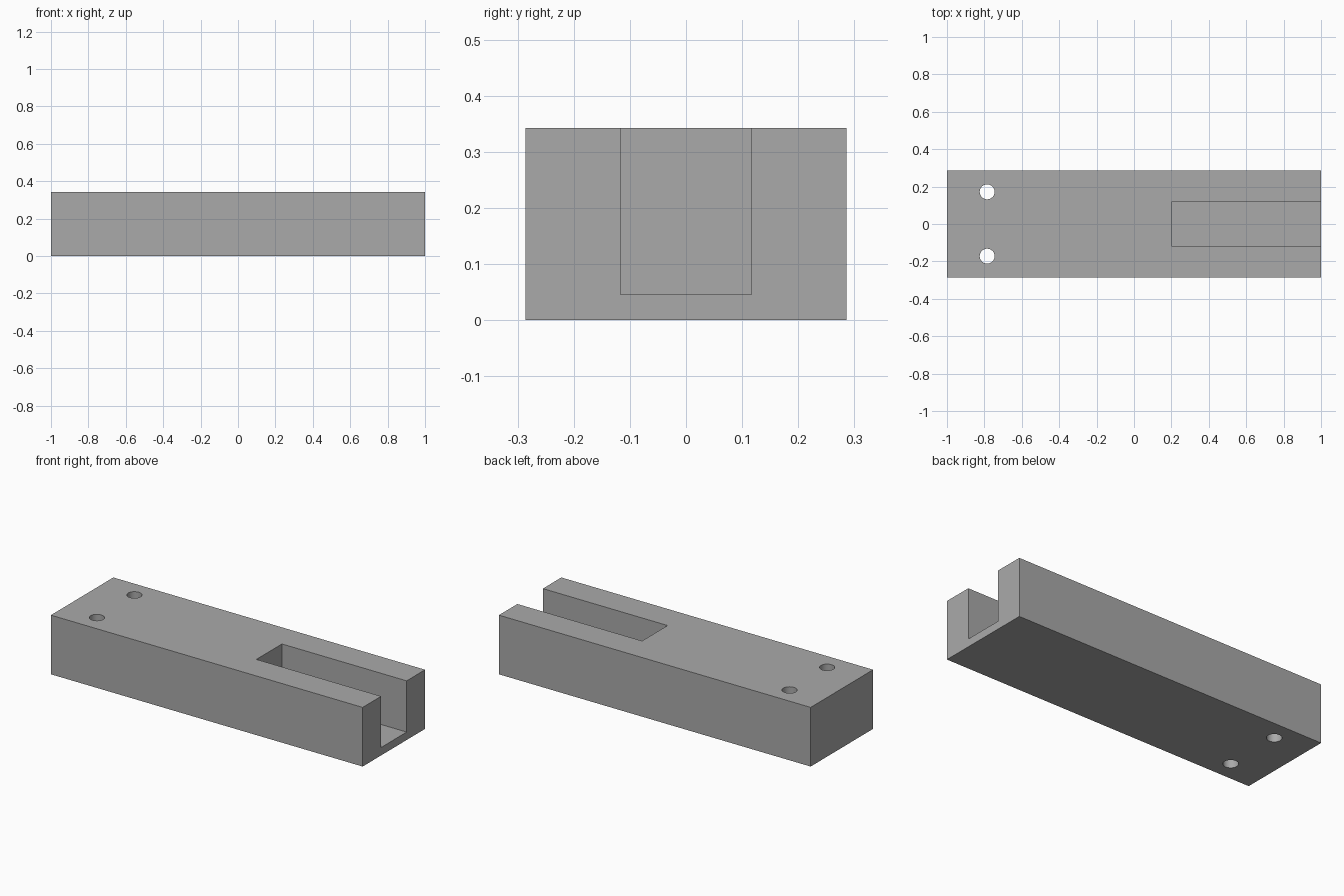
import bpy, math

if "Cube" in bpy.data.objects:
    bpy.data.objects.remove(bpy.data.objects["Cube"])

LENGTH, WIDTH, HEIGHT = 2.0, 0.572, 0.343
SLOT_START, SLOT_WIDTH, SLOT_FLOOR = 0.2, 0.234, 0.046
HOLE_X, HOLE_Y, HOLE_RADIUS = -0.785, 0.172, 0.04

grey = bpy.data.materials.new("plain grey")
grey.diffuse_color = (0.4, 0.4, 0.4, 1)
grey.use_nodes = True
grey.node_tree.nodes["Principled BSDF"].inputs["Base Color"].default_value = grey.diffuse_color


def box(name, x0, x1, width, z0, z1):
    bpy.ops.mesh.primitive_cube_add(size=1, location=((x0 + x1) / 2, 0, (z0 + z1) / 2))
    obj = bpy.context.object
    obj.name = name
    obj.scale = (x1 - x0, width, z1 - z0)
    bpy.ops.object.transform_apply(location=False, rotation=False, scale=True)
    obj.data.materials.append(grey)
    return obj


# Solid bar
block = box("slotted_block", -LENGTH / 2, LENGTH / 2, WIDTH, 0, HEIGHT)

# Slot open at the top and the right end
cutters = [box("slot_cutter", SLOT_START, LENGTH / 2 + 0.1, SLOT_WIDTH, SLOT_FLOOR, HEIGHT + 0.1)]

# Pair of through holes near the left end
for side, label in ((-1, "front"), (1, "back")):
    bpy.ops.mesh.primitive_cylinder_add(vertices=48, radius=HOLE_RADIUS, depth=HEIGHT + 0.2,
                                        location=(HOLE_X, side * HOLE_Y, HEIGHT / 2))
    hole = bpy.context.object
    hole.name = label + "_hole_cutter"
    hole.data.materials.append(grey)
    cutters.append(hole)

# Cut the block, then drop the cutters
bpy.ops.object.select_all(action='DESELECT')
block.select_set(True)
bpy.context.view_layer.objects.active = block
for cutter in cutters:
    cutter.hide_render = True
    cut = block.modifiers.new(cutter.name, 'BOOLEAN')
    cut.operation = 'DIFFERENCE'
    cut.solver = 'EXACT'
    cut.object = cutter
    bpy.ops.object.modifier_apply(modifier=cut.name)
    bpy.data.objects.remove(cutter, do_unlink=True)

# Smooth hole walls with sharp block edges
bpy.ops.object.shade_smooth_by_angle(angle=math.radians(30))
